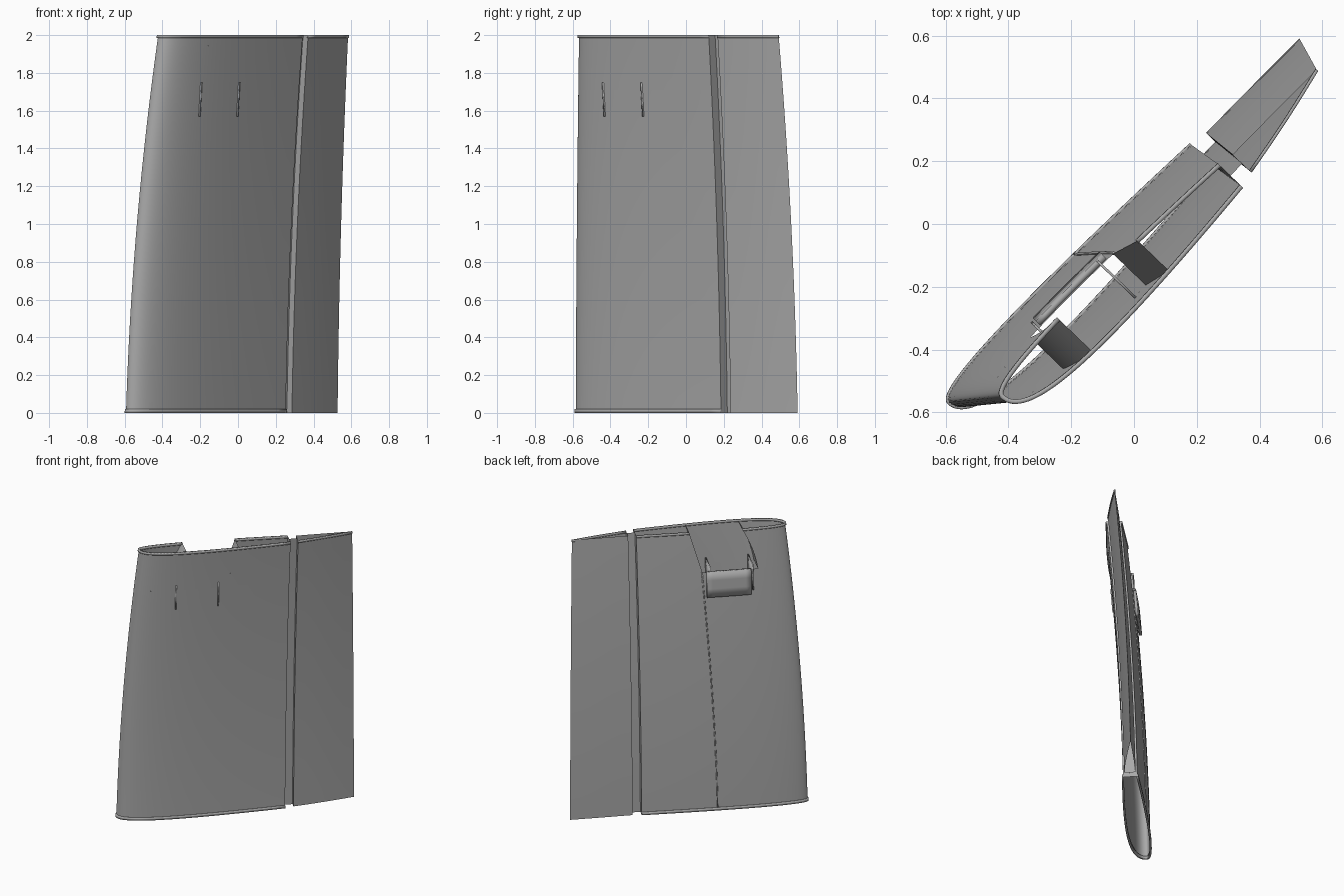
import bpy
import math

cube = bpy.data.objects.get("Cube")
if cube:
    bpy.data.objects.remove(cube, do_unlink=True)

grey = bpy.data.materials.new("panel grey")
grey.use_nodes = True
COLOUR = (0.4, 0.4, 0.4, 1)
grey.diffuse_color = COLOUR
grey.node_tree.nodes["Principled BSDF"].inputs["Base Color"].default_value = COLOUR

HEIGHT = 2.0
MAIN_END, FLAP_START = 0.70, 0.737      # fractions of the chord
NOTCH_Z = 1.71


# Chord placement: swept and leaning with height
def sweep(z):
    t = z / HEIGHT
    return 0.35 * t + 0.65 * t * t


def lead(z):
    return -0.819 + 0.132 * sweep(z)


def chord(z):
    return 1.611 - 0.166 * sweep(z)


def place(s, c, z):
    """Chord fraction s, offset c from the chord line, height z."""
    u = lead(z) + s * chord(z)
    n = -0.03 + 0.11 * sweep(z) + c
    return (0.693 * u + 0.72 * n, 0.72 * u - 0.693 * n, z)


def frac(u, z):
    return (u - lead(z)) / chord(z)


def front(s):
    r = math.sqrt(s)
    return 0.425 * r - 0.452 * s + 0.076 * s * r


def back(s):
    return 0.206 * s - 0.189 * math.sqrt(s)


def skin(q, z, c=0.0):
    """Main section surface: q from -1 (back end) through the nose to 1 (front end)."""
    s = MAIN_END * q * q
    return place(s, (front(s) if q > 0 else back(s)) + c, z)


def sheet(name, fn, z0, z1, nu=1, nz=1, thick=0.0):
    """Grid surface from fn(v, z), v in 0..1."""
    verts, faces = [], []
    for j in range(nz + 1):
        z = z0 + (z1 - z0) * j / nz
        verts += [fn(i / nu, z) for i in range(nu + 1)]
    w = nu + 1
    for j in range(nz):
        for i in range(nu):
            a = j * w + i
            faces.append((a, a + 1, a + 1 + w, a + w))
    mesh = bpy.data.meshes.new(name)
    mesh.from_pydata(verts, [], faces)
    mesh.materials.append(grey)
    ob = bpy.data.objects.new(name, mesh)
    bpy.context.collection.objects.link(ob)
    if thick:
        mod = ob.modifiers.new("thickness", "SOLIDIFY")
        mod.thickness = thick
        mod.offset = 0
    bpy.ops.object.select_all(action="DESELECT")
    ob.select_set(True)
    bpy.context.view_layer.objects.active = ob
    bpy.ops.object.shade_smooth_by_angle(angle=math.radians(35))
    return ob


# Notch edges in the back skin, as chord fractions
def nose_edge(z):
    k = (z - NOTCH_Z) / (HEIGHT - NOTCH_Z)
    return frac(-0.49 + 0.105 * k * (0.4 + 0.6 * k), z)


def rear_edge(z):
    k = (z - NOTCH_Z) / (HEIGHT - NOTCH_Z)
    return frac(-0.115 + 0.085 * k, z)


def q_back(s):
    return -math.sqrt(s / MAIN_END)


def span(q0, q1):
    """Skin strip between two q limits, each a function of z."""
    return lambda v, z: skin(q0(z) + (q1(z) - q0(z)) * v, z)


def end_back(z):
    return -1


def end_front(z):
    return 1


def q_nose(z):
    return q_back(nose_edge(z))


def q_rear(z):
    return q_back(rear_edge(z))


# Main hollow skin, split round the notch
sheet("main_skin_lower", span(end_back, end_front), 0, NOTCH_Z, 64, 20)
sheet("main_skin_upper_nose", span(q_nose, end_front), NOTCH_Z, HEIGHT, 52, 6)
sheet("main_skin_upper_rear", span(end_back, q_rear), NOTCH_Z, HEIGHT, 12, 6)

# Raised end rims
sheet("bottom_rim", span(end_back, end_front), 0, 0.02, 64, 1, 0.014)
sheet("top_rim_nose", span(q_nose, end_front), 1.985, HEIGHT, 52, 1, 0.014)
sheet("top_rim_rear", span(end_back, q_rear), 1.985, HEIGHT, 12, 1, 0.014)


# Cross walls between back and front skins
def cross(s_of_z):
    def fn(v, z):
        s = s_of_z(z)
        return place(s, back(s) + (front(s) - back(s)) * v, z)
    return fn


sheet("rear_spar", cross(lambda z: MAIN_END), 0, HEIGHT, 1, 20)
sheet("notch_nose_wall", cross(nose_edge), NOTCH_Z, HEIGHT, 1, 8)
sheet("notch_rear_wall", cross(rear_edge), NOTCH_Z, HEIGHT, 1, 4)


# Seam strip down the back skin
def seam(v, z):
    s = frac(-0.205 + 0.09 * (z / NOTCH_Z) ** 1.5 + 0.008 * v, z)
    return place(s, back(s), z)


sheet("back_seam", seam, 0.02, NOTCH_Z, 1, 16, 0.01)


# Plate and brackets under the notch
def plate(v, z):
    s = frac(-0.44 + 0.3 * v, z)
    return place(s, back(s) - 0.014, z)


sheet("hatch_plate", plate, 1.54, 1.72, 8, 3, 0.02)


def bracket(u):
    def fn(v, z):
        s = frac(u, z)
        lo, hi = back(s) - 0.02, front(s) + 0.006
        return place(s, lo + (hi - lo) * v, z)
    return fn


for name, u in (("nose_bracket", -0.452), ("rear_bracket", -0.166)):
    sheet(name, bracket(u), 1.57, 1.75, 1, 2, 0.008)


# Web joining the main section to the flap
sheet("gap_web", lambda v, z: place(MAIN_END + (FLAP_START - MAIN_END) * v, 0.035, z),
      0, HEIGHT, 1, 20)


# Flap: tapered hollow wedge with a nose wall
def flap_side(c0, bulge):
    def fn(v, z):
        s = FLAP_START + (1 - FLAP_START) * v
        return place(s, c0 * (1 - v) + bulge * math.sin(math.pi * v), z)
    return fn


FLAP_FRONT, FLAP_BACK = 0.072, -0.006
sheet("flap_front", flap_side(FLAP_FRONT, 0.004), 0, HEIGHT, 6, 20)
sheet("flap_back", flap_side(FLAP_BACK, -0.001), 0, HEIGHT, 6, 20)
sheet("flap_nose",
      lambda v, z: place(FLAP_START, FLAP_BACK + (FLAP_FRONT - FLAP_BACK) * v, z),
      0, HEIGHT, 1, 20)
sheet("flap_top_rim", flap_side(FLAP_FRONT, 0.004), 1.985, HEIGHT, 6, 1, 0.01)
